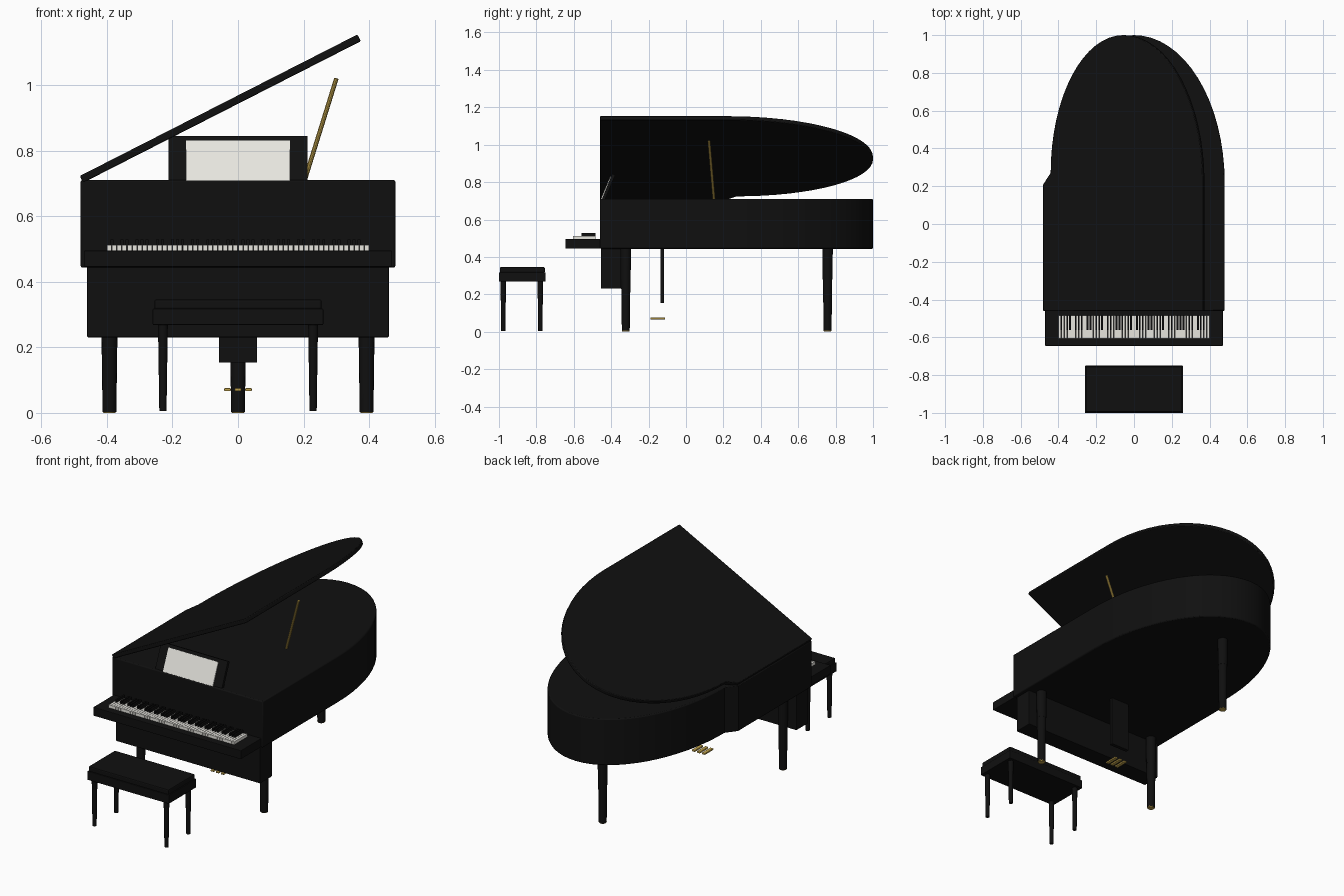
import bpy
import bmesh
import math
from mathutils import Vector, Matrix

cube = bpy.data.objects.get("Cube")
if cube:
    bpy.data.objects.remove(cube, do_unlink=True)


def material(name, rgb):
    mat = bpy.data.materials.new(name)
    mat.use_nodes = True
    color = (*rgb, 1)
    mat.diffuse_color = color
    mat.node_tree.nodes["Principled BSDF"].inputs["Base Color"].default_value = color
    return mat


black = material("black lacquer", (0.005, 0.005, 0.005))
ivory = material("ivory white", (0.8, 0.79, 0.74))
gold = material("brass gold", (0.53, 0.36, 0.07))


def finish(name, bm, mat, bevel=0, smooth=False):
    bmesh.ops.recalc_face_normals(bm, faces=bm.faces)
    mesh = bpy.data.meshes.new(name)
    bm.to_mesh(mesh)
    bm.free()
    mesh.materials.append(mat)
    obj = bpy.data.objects.new(name, mesh)
    bpy.context.collection.objects.link(obj)
    if bevel:
        mod = obj.modifiers.new("soft edges", "BEVEL")
        mod.width = bevel
        mod.segments = 2
        mod.limit_method = "ANGLE"
        mod.angle_limit = math.radians(50)
    if smooth:
        bpy.ops.object.select_all(action="DESELECT")
        obj.select_set(True)
        bpy.context.view_layer.objects.active = obj
        bpy.ops.object.shade_smooth_by_angle(angle=math.radians(35))
    return obj


def boxes(name, bounds, mat, bevel=0):
    """One object from boxes given as (x range, y range, z range)."""
    bm = bmesh.new()
    for ranges in bounds:
        size = [b - a for a, b in ranges]
        mid = [(a + b) / 2 for a, b in ranges]
        bmesh.ops.create_cube(bm, size=1, matrix=Matrix.Translation(mid) @ Matrix.Diagonal((*size, 1)))
    return finish(name, bm, mat, bevel)


def prism(name, points, offset, mat, bevel=0, smooth=False):
    """Extrude a closed outline of 3D points along an offset."""
    bm = bmesh.new()
    face = bm.faces.new([bm.verts.new(p) for p in points])
    new = bmesh.ops.extrude_face_region(bm, geom=[face])["geom"]
    bmesh.ops.translate(bm, vec=offset, verts=[v for v in new if isinstance(v, bmesh.types.BMVert)])
    return finish(name, bm, mat, bevel, smooth)


def rod(name, start, end, r1, r2, mat, sides=16):
    """Tapered cylinder between two points."""
    start, end = Vector(start), Vector(end)
    axis = end - start
    bm = bmesh.new()
    bmesh.ops.create_cone(bm, cap_ends=True, segments=sides, radius1=r1, radius2=r2, depth=axis.length,
                          matrix=Matrix.Translation((start + end) / 2) @ axis.to_track_quat("Z", "Y").to_matrix().to_4x4())
    return finish(name, bm, mat, smooth=True)


def arc(rx, base, start, stop, steps=16):
    """Part of a half ellipse whose tip is the tail of the body."""
    angles = [math.radians(start + (stop - start) * i / steps) for i in range(steps + 1)]
    return [(rx * math.cos(a), base + (1 - base) * math.sin(a)) for a in angles]


# Body and raised lid share one outline
outline = [(-0.48, -0.46), (0.48, -0.46)] + arc(0.48, 0.22, 0, 90) + arc(0.435, 0.27, 90, 180)[1:] + [(-0.48, 0.21)]
prism("case", [(x, y, 0.443) for x, y in outline], (0, 0, 0.267), black, 0.006, True)
lid = prism("lid", [((x + 0.48) * 0.99, y, 0) for x, y in outline], (0, 0, 0.023), black, 0.004, True)
lid.location = (-0.472, 0, 0.702)
lid.rotation_euler.y = -math.radians(27)
rod("lid_prop", (0.202, 0.15, 0.705), (0.30, 0.123, 1.02), 0.007, 0.007, gold, 10)

# Keyboard
boxes("keybed", [((-0.47, 0.47), (-0.645, -0.45), (0.445, 0.495))], black, 0.003)
pitch = 0.8 / 52
white_keys, black_keys = [], []
for i in range(52):
    x = -0.4 + i * pitch
    white_keys.append(((x + 0.0008, x + pitch - 0.0008), (-0.605, -0.485), (0.494, 0.512)))
    if i < 51 and i % 7 not in (1, 4):
        black_keys.append(((x + pitch - 0.0045, x + pitch + 0.0045), (-0.56, -0.485), (0.505, 0.528)))
boxes("white_keys", white_keys, ivory)
boxes("black_keys", black_keys, black)

# Music desk with sheet
desk = [(-0.451, 0.705), (-0.395, 0.845), (-0.378, 0.838), (-0.434, 0.705)]
prism("music_desk", [(-0.212, y, z) for y, z in desk], (0.424, 0, 0), black)
sheet = [(-0.456, 0.709), (-0.405, 0.83), (-0.400, 0.828), (-0.449, 0.709)]
prism("music_sheet", [(-0.159, y, z) for y, z in sheet], (0.317, 0, 0), ivory)

# Front panel, pedal board and pedals
boxes("front_panel", [((-0.46, 0.46), (-0.455, -0.347), (0.23, 0.446))], black, 0.004)
boxes("pedal_board", [((-0.058, 0.058), (-0.137, -0.117), (0.153, 0.446))], black)
for side, x in (("left", 0.032), ("middle", 0), ("right", -0.032)):
    boxes(side + "_pedal", [((x - 0.01, x + 0.01), (-0.19, -0.112), (0.066, 0.076))], gold, 0.003)

# Legs with collars and brass feet
for name, x, y in (("front_left", 0.392, -0.322), ("front_right", -0.392, -0.322), ("tail", 0, 0.757)):
    rod(name + "_leg_collar", (x, y, 0.28), (x, y, 0.446), 0.026, 0.028, black)
    rod(name + "_leg", (x, y, 0.003), (x, y, 0.285), 0.021, 0.025, black)
    rod(name + "_foot", (x, y, 0), (x, y, 0.006), 0.018, 0.0215, gold)

# Bench
boxes("bench_frame", [((-0.26, 0.26), (-1, -0.75), (0.268, 0.318))], black, 0.003)
boxes("bench_cushion", [((-0.255, 0.255), (-0.995, -0.755), (0.315, 0.346))], black, 0.006)
for side, x in (("left", 0.229), ("right", -0.229)):
    for end, y in (("front", -0.977), ("back", -0.779)):
        rod(f"bench_{end}_{side}_leg", (x, y, 0.005), (x, y, 0.27), 0.011, 0.015, black, 12)
